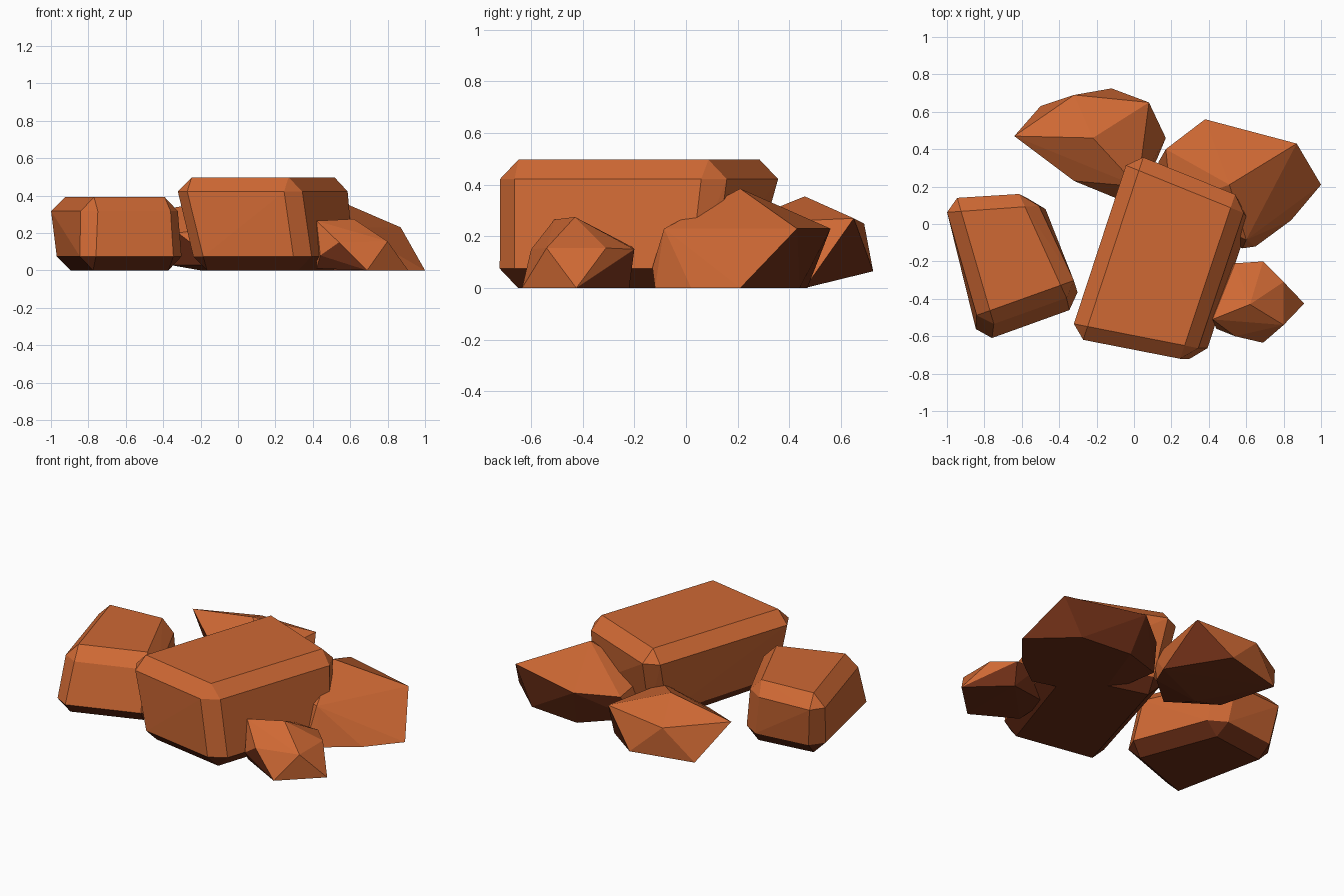
import bpy, bmesh
from mathutils import Vector

if "Cube" in bpy.data.objects:
    bpy.data.objects.remove(bpy.data.objects["Cube"])


def material(name, rgb):
    m = bpy.data.materials.new(name)
    m.diffuse_color = (*rgb, 1)
    m.use_nodes = True
    m.node_tree.nodes["Principled BSDF"].inputs["Base Color"].default_value = m.diffuse_color
    return m


clay = material("orange_brown_rock", (0.62, 0.14, 0.034))
shade = material("dark_brown_underside", (0.15, 0.027, 0.008))


def hull_object(name, points, dark_below):
    """Flat-shaded convex rock; faces pointing down past the limit are dark."""
    bm = bmesh.new()
    for p in points:
        bm.verts.new(p)
    res = bmesh.ops.convex_hull(bm, input=bm.verts[:])
    loose = {g for g in res["geom_interior"] + res["geom_unused"]
             if isinstance(g, bmesh.types.BMVert)}
    bmesh.ops.delete(bm, geom=list(loose), context='VERTS')
    bmesh.ops.dissolve_limit(bm, angle_limit=0.02, verts=bm.verts[:], edges=bm.edges[:])
    bmesh.ops.recalc_face_normals(bm, faces=bm.faces[:])
    bm.normal_update()
    for f in bm.faces:
        f.material_index = 1 if f.normal.z < dark_below else 0
    me = bpy.data.meshes.new(name)
    bm.to_mesh(me)
    bm.free()
    me.materials.append(clay)
    me.materials.append(shade)
    ob = bpy.data.objects.new(name, me)
    bpy.context.collection.objects.link(ob)


def slab(name, top, bottom, height, c):
    """Chamfered block: cut-corner rings plus inset top and bottom faces."""
    pts = []
    for quad, z_ring, z_cap in ((top, height - c, height), (bottom, c, 0)):
        q = [Vector(p) for p in quad]
        for i in range(4):
            a = (q[i - 1] - q[i]).normalized() * c
            b = (q[(i + 1) % 4] - q[i]).normalized() * c
            for p, z in ((q[i] + a, z_ring), (q[i] + b, z_ring), (q[i] + a + b, z_cap)):
                pts.append((p.x, p.y, z))
    hull_object(name, pts, -0.42)


# Two chamfered slabs, corners in order front left, front right, back right, back left
slab("large_slab",
     [(-0.345, -0.605), (0.32, -0.735), (0.61, 0.13), (-0.02, 0.385)],
     [(-0.26, -0.62), (0.37, -0.735), (0.64, 0.09), (0.0, 0.28)], 0.497, 0.075)
slab("left_slab",
     [(-0.82, -0.56), (-0.29, -0.37), (-0.54, 0.165), (-1.02, 0.135)],
     [(-0.83, -0.635), (-0.275, -0.435), (-0.50, 0.15), (-0.985, 0.09)], 0.392, 0.075)

# Three faceted boulders
hull_object("right_boulder", [
    (0.51, 0.21, 0.385), (0.87, 0.43, 0.23), (0.38, 0.56, 0.23), (0.60, -0.085, 0.23),
    (0.17, 0.40, 0.20), (0.20, 0.10, 0.22), (1.0, 0.21, 0), (0.84, 0.02, 0),
    (0.65, -0.12, 0), (0.58, -0.13, 0.08), (0.75, 0.44, 0), (0.42, 0.47, 0),
    (0.13, 0.33, 0.05), (0.25, 0.0, 0)], -0.08)
hull_object("back_boulder", [
    (-0.22, 0.46, 0.355), (0.08, 0.65, 0.27), (-0.32, 0.69, 0.25), (-0.64, 0.47, 0.29),
    (-0.32, 0.23, 0.20), (0.02, 0.2, 0.25), (0.17, 0.46, 0.0), (-0.12, 0.725, 0.065),
    (-0.50, 0.63, 0.06), (-0.37, 0.32, 0.03), (-0.10, 0.14, 0.03), (-0.2, 0.3, 0),
    (0.12, 0.34, 0)], -0.2)
hull_object("small_boulder", [
    (0.62, -0.43, 0.275), (0.54, -0.60, 0.15), (0.80, -0.54, 0.155), (0.80, -0.31, 0.155),
    (0.54, -0.21, 0.16), (0.69, -0.20, 0.15), (0.91, -0.425, 0), (0.69, -0.635, 0),
    (0.69, -0.22, 0), (0.42, -0.50, 0.01), (0.42, -0.28, 0.02), (0.44, -0.56, 0.08),
    (0.42, -0.51, 0.265)], -0.08)
